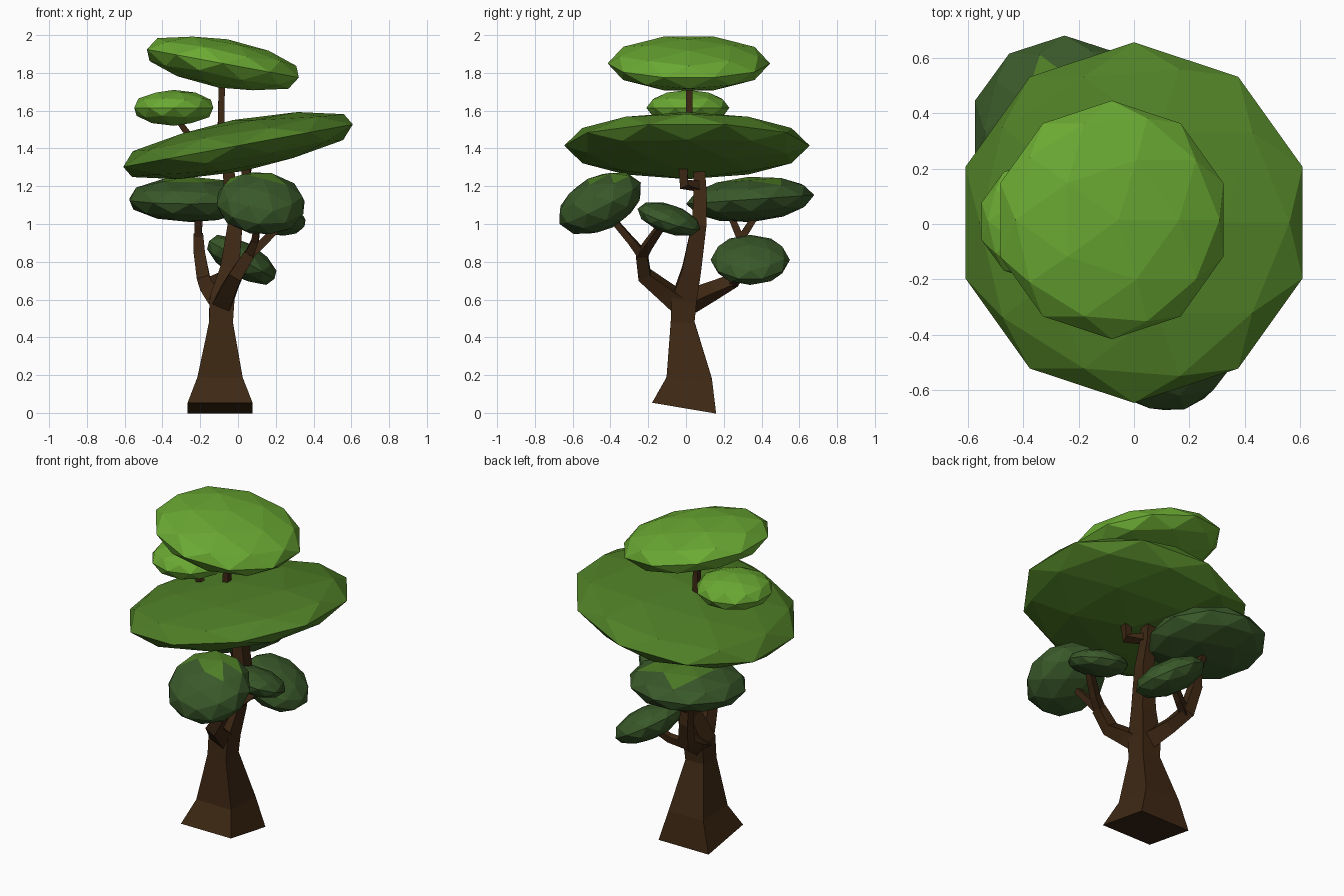
import bpy, bmesh, math
from mathutils import Vector, Matrix

if "Cube" in bpy.data.objects:
    bpy.data.objects.remove(bpy.data.objects["Cube"])


def material(name, rgb):
    m = bpy.data.materials.new(name)
    m.diffuse_color = (*rgb, 1)
    m.use_nodes = True
    m.node_tree.nodes["Principled BSDF"].inputs["Base Color"].default_value = m.diffuse_color
    return m


BARK = material("dark brown bark", (0.048, 0.021, 0.007))
BRIGHT = material("bright green leaves", (0.145, 0.40, 0.033))
MID = material("mid green leaves", (0.08, 0.215, 0.02))
DARK = material("dark green leaves", (0.042, 0.10, 0.023))


def finish(name, bm, mats):
    bmesh.ops.recalc_face_normals(bm, faces=bm.faces)
    me = bpy.data.meshes.new(name)
    bm.to_mesh(me)
    bm.free()
    for m in mats:
        me.materials.append(m)
    ob = bpy.data.objects.new(name, me)
    bpy.context.collection.objects.link(ob)
    return ob


def foliage(name, centre, radius, height, rx, ry, mats, top=9.0):
    """Flattened, tilted icosphere; faces above 'top' take the second colour."""
    bm = bmesh.new()
    mat = (Matrix.Translation(centre)
           @ Matrix.Rotation(math.radians(ry), 4, 'Y')
           @ Matrix.Rotation(math.radians(rx), 4, 'X')
           @ Matrix.Diagonal((radius, radius, height, 1)))
    bmesh.ops.create_icosphere(bm, subdivisions=2, radius=1, matrix=mat)
    for f in bm.faces:
        f.material_index = int(f.calc_center_median().z > top)
    finish(name, bm, mats)


def limb(name, points):
    """Square tube along points (x, y, z, half width)."""
    bm = bmesh.new()
    pts = [Vector(p[:3]) for p in points]
    rings = []
    for i, p in enumerate(pts):
        if i == 0:
            t = pts[1] - p
        elif i == len(pts) - 1:
            t = p - pts[i - 1]
        else:
            t = (p - pts[i - 1]).normalized() + (pts[i + 1] - p).normalized()
        t.normalize()
        ref = Vector((0, 1, 0)) if abs(t.y) < 0.9 else Vector((0, 0, -1))
        u = ref.cross(t).normalized()
        v = t.cross(u)
        r = points[i][3]
        rings.append([bm.verts.new(p + r * (a * u + b * v))
                      for a, b in ((-1, -1), (1, -1), (1, 1), (-1, 1))])
    for lo, hi in zip(rings, rings[1:]):
        for k in range(4):
            j = (k + 1) % 4
            bm.faces.new((lo[k], lo[j], hi[j], hi[k]))
    bm.faces.new(rings[0][::-1])
    bm.faces.new(rings[-1])
    finish(name, bm, [BARK])


# Trunk, flared at the foot
limb("trunk", [(-0.095, -0.01, 0.025, 0.172), (-0.095, 0.017, 0.185, 0.12),
               (-0.09, -0.018, 0.48, 0.063), (-0.085, -0.01, 0.60, 0.066),
               (-0.045, 0.03, 0.76, 0.05), (-0.015, 0.07, 1.0, 0.039),
               (-0.04, 0.075, 1.17, 0.034), (-0.06, 0.065, 1.40, 0.027)])

# Upper branches to the crown
limb("crown_branch", [(-0.04, 0.07, 1.20, 0.025), (0.04, -0.01, 1.21, 0.024),
                      (0.05, -0.02, 1.36, 0.024)])
limb("top_branch", [(-0.06, 0.06, 1.35, 0.025), (-0.09, 0.02, 1.50, 0.018),
                    (-0.085, 0.015, 1.80, 0.016)])
limb("upper_left_twig", [(-0.15, 0.03, 1.40, 0.018), (-0.26, 0.02, 1.47, 0.017),
                         (-0.34, 0.01, 1.58, 0.014)])

# Back branch and its twigs
limb("back_branch", [(-0.09, 0.0, 0.58, 0.05), (-0.15, 0.14, 0.645, 0.038),
                     (-0.18, 0.25, 0.70, 0.034), (-0.205, 0.29, 0.85, 0.03),
                     (-0.21, 0.29, 0.95, 0.025)])
limb("back_twig_inner", [(-0.21, 0.29, 0.92, 0.02), (-0.215, 0.23, 1.06, 0.016)])
limb("back_twig_outer", [(-0.21, 0.29, 0.92, 0.02), (-0.205, 0.38, 1.06, 0.016)])
limb("low_back_twig", [(-0.17, 0.24, 0.69, 0.022), (-0.09, 0.29, 0.725, 0.02),
                       (0.01, 0.34, 0.80, 0.016)])

# Front branch and its twigs
limb("front_branch", [(-0.085, -0.02, 0.57, 0.05), (-0.05, -0.12, 0.65, 0.042),
                      (-0.01, -0.22, 0.73, 0.035), (0.06, -0.235, 0.84, 0.03)])
limb("front_twig", [(0.055, -0.225, 0.83, 0.025), (0.09, -0.29, 0.91, 0.019),
                    (0.11, -0.41, 1.05, 0.016)])
limb("right_twig", [(0.05, -0.235, 0.83, 0.026), (0.12, -0.2, 0.89, 0.022),
                    (0.22, -0.13, 0.99, 0.018)])

# Leaf clusters
foliage("top_leaves", (-0.08, 0.015, 1.85), 0.43, 0.13, 0, 10.5, [BRIGHT])
foliage("small_upper_leaves", (-0.34, 0.01, 1.615), 0.22, 0.095, 0, 0, [BRIGHT])
foliage("main_leaves", (0, 0.005, 1.415), 0.65, 0.138, 0, -10.5, [MID])
foliage("back_left_leaves", (-0.25, 0.34, 1.13), 0.34, 0.12, 4, 0, [DARK, MID], 1.225)
foliage("front_leaves", (0.12, -0.455, 1.11), 0.242, 0.145, 27, 6, [DARK, MID], 1.235)
foliage("small_right_leaves", (0.19, -0.09, 1.027), 0.175, 0.075, -18, 8, [DARK])
foliage("low_back_leaves", (0.02, 0.34, 0.81), 0.21, 0.095, 0, 30, [DARK])
